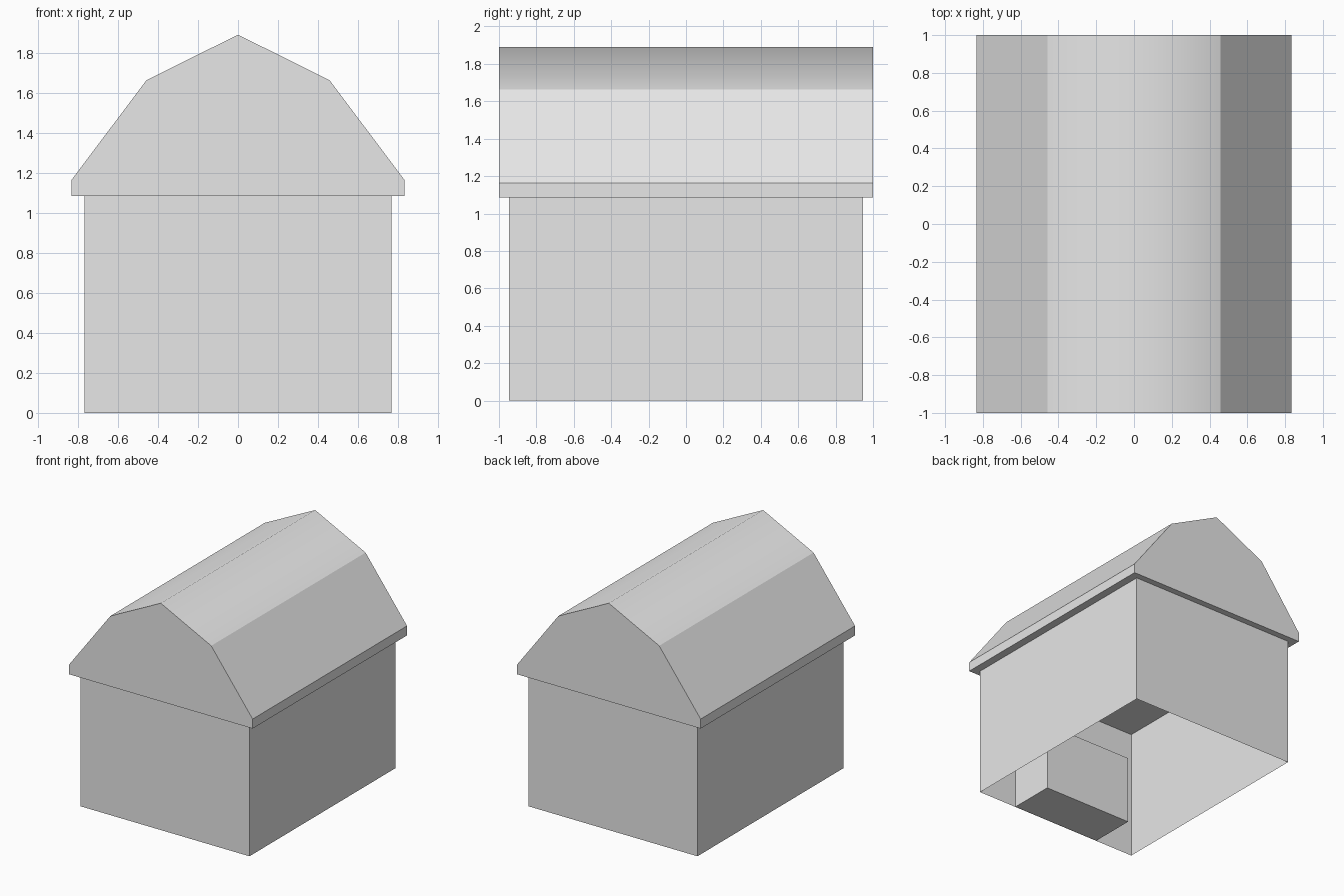
import bpy
import bmesh

default_cube = bpy.data.objects.get("Cube")
if default_cube:
    bpy.data.objects.remove(default_cube, do_unlink=True)

# Plain grey for every part
GREY = (0.8, 0.8, 0.8, 1)
grey = bpy.data.materials.new("plain grey")
grey.use_nodes = True
grey.diffuse_color = GREY
grey.node_tree.nodes["Principled BSDF"].inputs["Base Color"].default_value = GREY


def prism(name, profile, y0, y1):
    """Extrude an x-z profile along y into a closed solid."""
    bm = bmesh.new()
    face = bm.faces.new([bm.verts.new((x, y0, z)) for x, z in profile])
    grown = bmesh.ops.extrude_face_region(bm, geom=[face])["geom"]
    moved = [v for v in grown if isinstance(v, bmesh.types.BMVert)]
    bmesh.ops.translate(bm, verts=moved, vec=(0, y1 - y0, 0))
    bmesh.ops.recalc_face_normals(bm, faces=bm.faces)
    return finish(name, bm)


def finish(name, bm):
    mesh = bpy.data.meshes.new(name)
    bm.to_mesh(mesh)
    bm.free()
    mesh.materials.append(grey)
    obj = bpy.data.objects.new(name, mesh)
    bpy.context.collection.objects.link(obj)
    return obj


def rectangle(half_width, height):
    return [(-half_width, 0), (half_width, 0),
            (half_width, height), (-half_width, height)]


EAVES = 1.085

# Walls: a thin shell, open underneath
walls = prism("walls", rectangle(0.767, EAVES), -0.947, 0.947)
bm = bmesh.new()
bm.from_mesh(walls.data)
caps = [f for f in bm.faces if abs(f.normal.z) > 0.9]
bmesh.ops.delete(bm, geom=caps, context="FACES_ONLY")
bm.to_mesh(walls.data)
bm.free()

# Gambrel roof: half profile mirrored about the ridge
half = [(0.833, EAVES), (0.833, 1.163), (0.457, 1.663)]
profile = half + [(0, 1.89)] + [(-x, z) for x, z in reversed(half)]
roof = prism("gambrel_roof", profile, -1, 1)

# The two upper slopes blend softly over the ridge
for face in roof.data.polygons:
    face.use_smooth = face.normal.z > 0.75

# Block inside, against the front wall
prism("inner_block", rectangle(0.41, 0.57), -0.945, -0.56)
